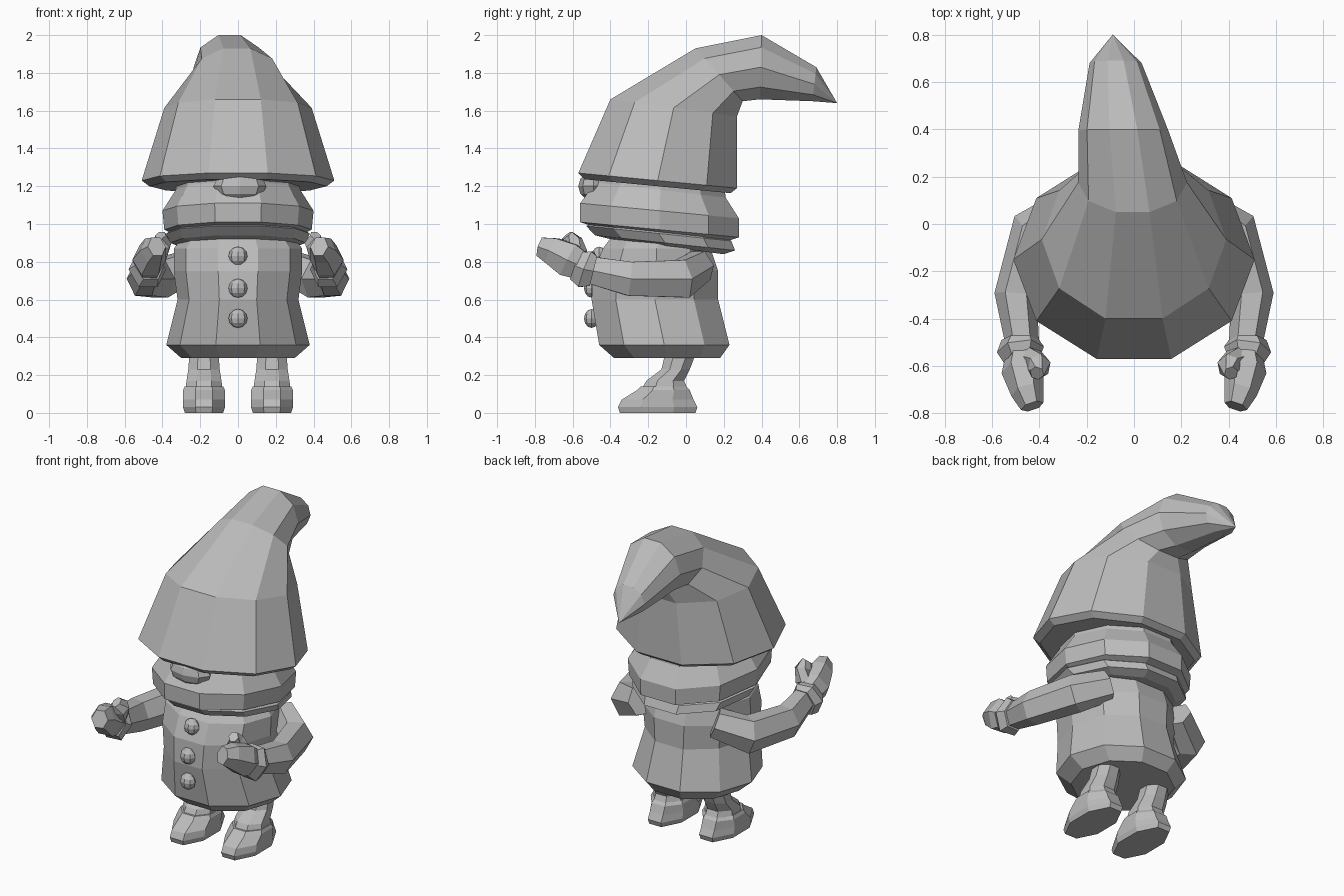
import bpy, bmesh, math
from mathutils import Vector

cube = bpy.data.objects.get("Cube")
if cube:
    bpy.data.objects.remove(cube, do_unlink=True)

grey = bpy.data.materials.new("plain grey")
grey.use_nodes = True
grey.diffuse_color = (.5, .5, .5, 1)
shader = grey.node_tree.nodes["Principled BSDF"]
shader.inputs["Base Color"].default_value = grey.diffuse_color


def finish(name, bm):
    """Turn a bmesh into a flat-shaded grey object."""
    bmesh.ops.remove_doubles(bm, verts=bm.verts[:], dist=.001)
    bmesh.ops.recalc_face_normals(bm, faces=bm.faces[:])
    mesh = bpy.data.meshes.new(name)
    bm.to_mesh(mesh)
    bm.free()
    mesh.materials.append(grey)
    obj = bpy.data.objects.new(name, mesh)
    bpy.context.collection.objects.link(obj)


def loft(name, rings, sides):
    """Skin rings of (centre, half-axis u, half-axis v), with a flat side facing v."""
    bm = bmesh.new()
    loops = []
    flat = 1 / math.cos(math.pi / sides)
    angles = [math.tau * (i + .5) / sides for i in range(sides)]
    for centre, u, v in rings:
        loops.append([bm.verts.new(centre + u * math.sin(a) + v * math.cos(a) * flat)
                      for a in angles])
    for lower, upper in zip(loops, loops[1:]):
        for i in range(sides):
            bm.faces.new((lower[i - 1], lower[i], upper[i], upper[i - 1]))
    bm.faces.new(loops[0])
    bm.faces.new(loops[-1])
    finish(name, bm)


def ring_between(front, back, width):
    """Ring whose front and back edges pass through two given points."""
    return (front + back) / 2, Vector((width, 0, 0)), (front - back) / 2


def bands(name, rows, tilt=0, x=0, sides=10):
    """Rows: front y, back y, height, half width. Tilt lifts the front edge."""
    rings = []
    for front, back, z, width in rows:
        rings.append(ring_between(Vector((x, front, z + tilt)),
                                  Vector((x, back, z - tilt)), width))
    loft(name, rings, sides)


def tube(name, mirror, rows, sides=6):
    """Rows: x, y, z, radius along a path, mirrored in x by the sign given."""
    points = [Vector((mirror * x, y, z)) for x, y, z, radius in rows]
    rings = []
    for i, row in enumerate(rows):
        before = points[max(i - 1, 0)]
        after = points[min(i + 1, len(points) - 1)]
        along = (after - before).normalized()
        across = along.cross(Vector((0, 0, 1))).normalized()
        radius = row[-1]
        rings.append((points[i], across * radius, across.cross(along) * radius))
    loft(name, rings, sides)


def ball(name, location, size, segments=8, rows=6):
    bm = bmesh.new()
    bmesh.ops.create_uvsphere(bm, u_segments=segments, v_segments=rows, radius=1)
    bmesh.ops.scale(bm, vec=size, verts=bm.verts[:])
    bmesh.ops.translate(bm, vec=location, verts=bm.verts[:])
    finish(name, bm)


# Drooping pointed hat: front y and z, back y and z, half width, from brim to tip
tip = (.8, 1.64)
hat_rings = []
for front, back, width in (
    ((-.57, 1.27), (.27, 1.19), .51),
    ((-.4, 1.66), (.27, 1.57), .39),
    ((.05, 1.93), (.3, 1.65), .23),
    ((.4, 2), (.39, 1.66), .19),
    ((.69, 1.83), (.67, 1.65), .11),
    (tip, tip, 0),
):
    # The hat leans to its right as it narrows
    sway = -.09 * max(front[0], 0) / tip[0]
    hat_rings.append(ring_between(Vector((sway, *front)), Vector((sway, *back)), width))

# Brim lip turned under the lowest ring
centre, u, v = hat_rings[0]
drop = Vector((0, 0, -.03))
hat_rings.insert(0, (centre + drop, u * .92, v * .92))
loft("hat", hat_rings, 10)

# Head with a broad jowl band, and the collar below it
bands("head", [
    (-.5, .22, .95, .35),
    (-.56, .28, .97, .39),
    (-.56, .28, 1.07, .4),
    (-.48, .21, 1.18, .33),
    (-.46, .2, 1.26, .32),
], tilt=.04)
bands("collar", [
    (-.4, .2, .88, .3),
    (-.48, .26, .9, .36),
    (-.53, .24, .95, .38),
    (-.45, .2, .98, .33),
], tilt=.04)
ball("nose", (.01, -.49, 1.2), (.14, .08, .08))

# Coat flaring at the hem, with a row of buttons
bands("coat", [
    (-.38, .18, .29, .3),
    (-.46, .23, .36, .38),
    (-.5, .17, .6, .32),
    (-.49, .17, .75, .34),
    (-.44, .13, .87, .34),
    (-.38, .1, .95, .28),
])
for place, y, height in (("lower", -.5, .5), ("middle", -.5, .66), ("upper", -.46, .83)):
    ball(place + "_button", (0, y, height), (.05, .04, .05))

for side, mirror in (("left", 1), ("right", -1)):
    # Arm reaching forward, with cuff, hand and thumb
    tube(side + "_arm", mirror, [
        (.26, .08, .78, .08),
        (.42, -.02, .71, .1),
        (.5, -.3, .71, .09),
        (.47, -.52, .76, .07),
    ])
    tube(side + "_cuff", mirror, [
        (.48, -.49, .75, .08),
        (.48, -.53, .76, .1),
        (.47, -.57, .78, .08),
    ])
    tube(side + "_hand", mirror, [
        (.47, -.54, .77, .07),
        (.47, -.62, .81, .09),
        (.45, -.71, .86, .07),
        (.43, -.77, .88, .05),
    ])
    tube(side + "_thumb", mirror, [
        (.43, -.57, .83, .05),
        (.4, -.6, .9, .05),
        (.41, -.63, .94, .03),
    ])

    # Bent leg and rounded shoe
    bands(side + "_leg", [
        (-.25, .02, .1, .11),
        (-.21, -.01, .17, .1),
        (-.13, .02, .23, .09),
        (-.1, .07, .36, .08),
    ], x=mirror * .18, sides=8)
    bands(side + "_shoe", [
        (-.35, .05, 0, .11),
        (-.36, .06, .03, .12),
        (-.34, .04, .07, .12),
        (-.26, .02, .12, .12),
        (-.24, 0, .14, .11),
    ], x=mirror * .18, sides=8)
